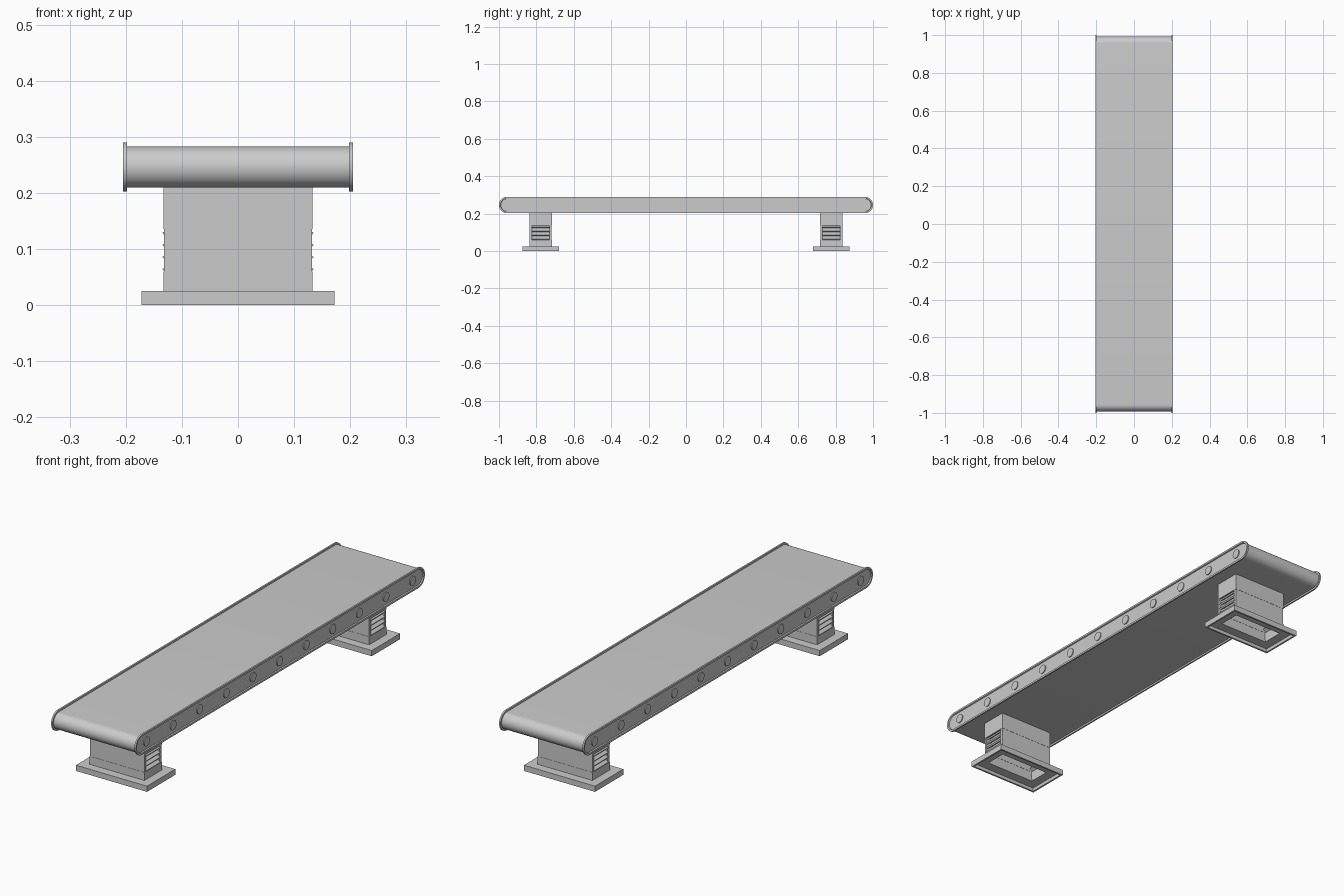
import bpy, bmesh, math
from mathutils import Matrix, Vector

cube = bpy.data.objects.get("Cube")
if cube:
    bpy.data.objects.remove(cube, do_unlink=True)

grey = bpy.data.materials.new("plain grey")
grey.use_nodes = True
grey.diffuse_color = (0.6, 0.6, 0.6, 1)
grey.node_tree.nodes["Principled BSDF"].inputs["Base Color"].default_value = (0.6, 0.6, 0.6, 1)

AXIS_Z = 0.246      # height of the belt centre line
RAIL_R = 0.044
END_Y = 1 - RAIL_R  # centre of the rounded ends


def finish(name, bm, smooth=False):
    bmesh.ops.recalc_face_normals(bm, faces=bm.faces)
    mesh = bpy.data.meshes.new(name)
    bm.to_mesh(mesh)
    bm.free()
    mesh.materials.append(grey)
    obj = bpy.data.objects.new(name, mesh)
    bpy.context.collection.objects.link(obj)
    if smooth:
        bpy.ops.object.select_all(action="DESELECT")
        obj.select_set(True)
        bpy.context.view_layer.objects.active = obj
        bpy.ops.object.shade_smooth_by_angle(angle=math.radians(35))
    return obj


def add_box(bm, centre, size, tilt=0):
    mat = (Matrix.Translation(centre) @ Matrix.Rotation(tilt, 4, "Y")
           @ Matrix.Diagonal((*size, 1)))
    bmesh.ops.create_cube(bm, size=1, matrix=mat)


def stadium(bm, x, radius, steps=20):
    """Closed loop of vertices around a long rounded slot."""
    loop = []
    for side in (1, -1):
        for i in range(steps + 1):
            a = math.pi * i / steps
            loop.append(bm.verts.new((x, side * (END_Y + radius * math.sin(a)),
                                      AXIS_Z + side * radius * math.cos(a))))
    return loop


def bridge(bm, a, b):
    for i in range(len(a)):
        j = (i + 1) % len(a)
        bm.faces.new((a[i], a[j], b[j], b[i]))


# Belt wrapped around the end rollers
bm = bmesh.new()
ends = [stadium(bm, x, 0.0365) for x in (-0.199, 0.199)]
bridge(bm, *ends)
for loop in ends:
    bm.faces.new(loop)
finish("belt", bm, True)

for side, label in ((1, "left"), (-1, "right")):
    # Side rail with a raised lip around a recessed panel
    bm = bmesh.new()
    profile = ((0.198, RAIL_R), (0.205, RAIL_R), (0.205, 0.036), (0.2, 0.034))
    loops = [stadium(bm, side * x, r) for x, r in profile]
    for a, b in zip(loops, loops[1:]):
        bridge(bm, a, b)
    bm.faces.new(loops[0])
    bm.faces.new(loops[-1])
    finish(label + "_rail", bm, True)

    # Row of roller axle caps
    bm = bmesh.new()
    for i in range(11):
        place = Matrix.Translation((side * 0.201, -0.92 + 0.184 * i, AXIS_Z))
        bmesh.ops.create_cone(bm, cap_ends=True, segments=20, radius1=0.02,
                              radius2=0.02, depth=0.006,
                              matrix=place @ Matrix.Rotation(math.pi / 2, 4, "Y"))
    finish(label + "_axle_caps", bm, True)


def frame(bm, half_x, half_y, wall, z0, z1):
    """Open rectangular tube."""
    z, h = (z0 + z1) / 2, z1 - z0
    for s in (1, -1):
        add_box(bm, (0, s * (half_y - wall / 2), z), (2 * half_x, wall, h))
        add_box(bm, (s * (half_x - wall / 2), 0, z), (wall, 2 * (half_y - wall), h))


for y, label in ((-0.777, "front"), (0.777, "back")):
    shift = Vector((0, y, 0))

    # Hollow foot: flanged top plate with a short skirt
    bm = bmesh.new()
    frame(bm, 0.172, 0.098, 0.008, 0, 0.025)
    frame(bm, 0.166, 0.092, 0.045, 0.015, 0.025)
    bmesh.ops.translate(bm, verts=bm.verts, vec=shift)
    finish(label + "_foot", bm)

    # Hollow column in three stacked sections, vented in the middle
    bm = bmesh.new()
    frame(bm, 0.133, 0.06, 0.012, 0.02, 0.06)
    frame(bm, 0.133, 0.06, 0.012, 0.136, 0.212)
    for s in (1, -1):
        add_box(bm, (0, s * 0.053, 0.098), (0.264, 0.012, 0.077))
    bmesh.ops.translate(bm, verts=bm.verts, vec=shift)
    finish(label + "_column", bm)

    # Sloping louvres on both ends of the column
    bm = bmesh.new()
    for s in (1, -1):
        for i in range(4):
            add_box(bm, (s * 0.122, 0, 0.069 + 0.0215 * i), (0.026, 0.1, 0.007),
                    s * math.radians(35))
    bmesh.ops.translate(bm, verts=bm.verts, vec=shift)
    finish(label + "_louvres", bm)
